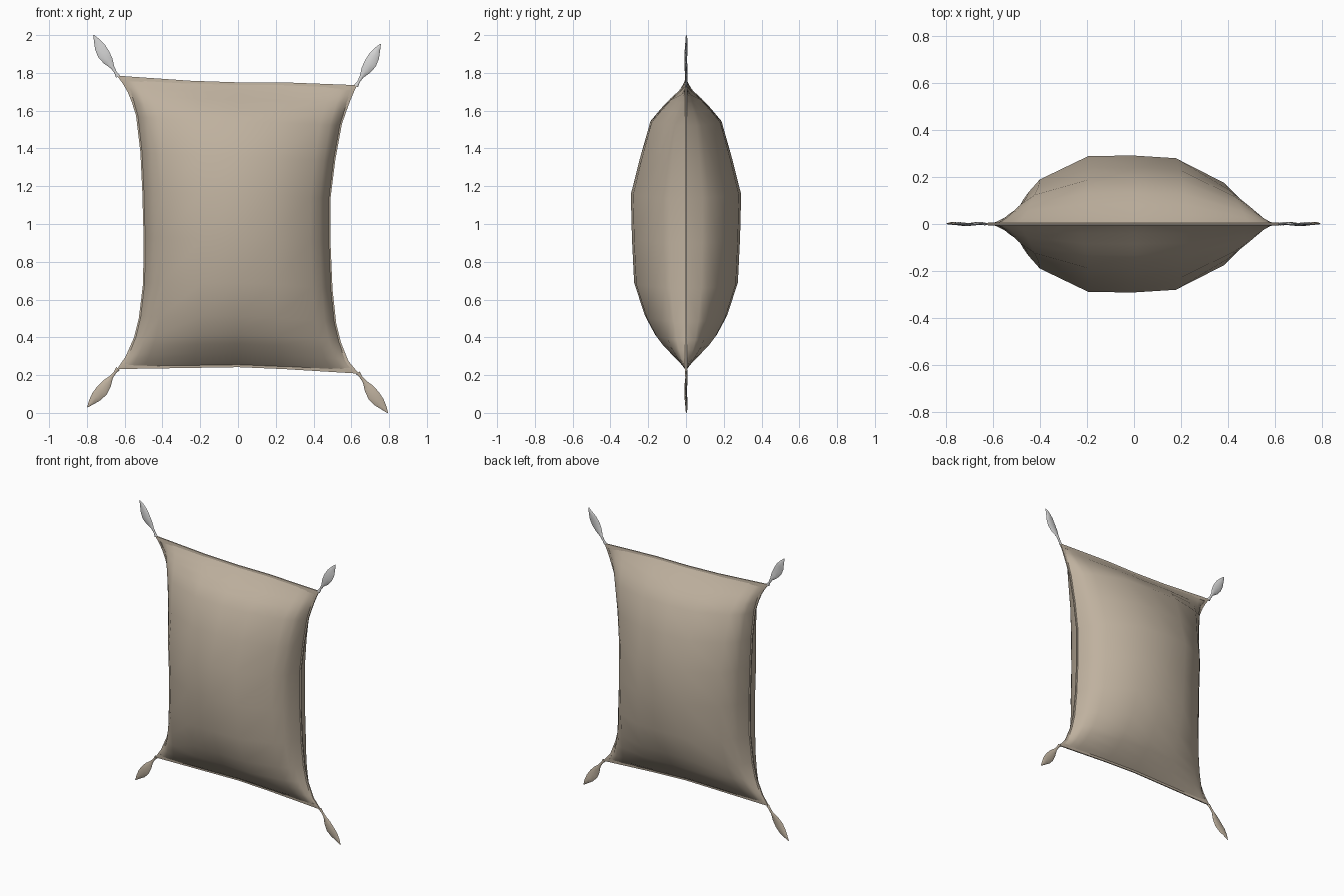
import bpy, bmesh, math
from mathutils import Vector

if "Cube" in bpy.data.objects:
    bpy.data.objects.remove(bpy.data.objects["Cube"])


def material(name, rgb):
    m = bpy.data.materials.new(name)
    m.diffuse_color = (*rgb, 1)
    m.use_nodes = True
    m.node_tree.nodes["Principled BSDF"].inputs["Base Color"].default_value = m.diffuse_color
    return m


linen = material("linen tan", (0.52, 0.44, 0.345))
pale = material("pale grey", (0.66, 0.66, 0.66))


def lookup(table, x):
    # piecewise linear profile
    for (x0, y0), (x1, y1) in zip(table, table[1:]):
        if x <= x1:
            return y0 + (y1 - y0) * (x - x0) / (x1 - x0)
    return table[-1][1]


def finish(name, bm, mat, angle):
    bmesh.ops.remove_doubles(bm, verts=bm.verts, dist=1e-5)
    bmesh.ops.recalc_face_normals(bm, faces=bm.faces)
    me = bpy.data.meshes.new(name)
    bm.to_mesh(me)
    bm.free()
    me.materials.append(mat)
    ob = bpy.data.objects.new(name, me)
    bpy.context.collection.objects.link(ob)
    bpy.ops.object.select_all(action='DESELECT')
    ob.select_set(True)
    bpy.context.view_layer.objects.active = ob
    bpy.ops.object.shade_smooth_by_angle(angle=math.radians(angle))
    return ob


# Outline of the cushion: side edges by height, end edges by width
LEFT = [(.235, -.64), (.3, -.595), (.4, -.55), (.5, -.525), (.62, -.503), (.92, -.5),
        (1.16, -.507), (1.36, -.517), (1.55, -.54), (1.65, -.573), (1.70, -.60), (1.755, -.64)]
RIGHT = [(.235, .64), (.3, .585), (.4, .545), (.5, .52), (.62, .503), (.92, .49),
         (1.16, .49), (1.36, .515), (1.55, .55), (1.65, .585), (1.70, .605), (1.755, .63)]
TOP = [(-1, 1.785), (-.38, 1.758), (0, 1.75), (.38, 1.75), (1, 1.735)]
BOTTOM = [(-1, .232), (0, .242), (.38, .232), (1, .208)]
# Fullness across the width and up the height
ACROSS = [(-1, .01), (-.95, .34), (-.9, .46), (-.8, .65), (-.38, .99), (0, 1),
          (.38, .96), (.8, .6), (.9, .42), (.95, .3), (1, .01)]
UP = [(.235, .01), (.26, .12), (.3, .26), (.35, .43), (.4, .56), (.5, .74), (.68, .94), (.92, .98),
      (1.16, 1), (1.36, .83), (1.55, .65), (1.62, .45), (1.67, .29), (1.71, .14), (1.755, .01)]
Z0, Z1 = .235, 1.755


def outline(u, z):
    s, t = (u + 1) / 2, (z - Z0) / (Z1 - Z0)
    x = lookup(LEFT, z) * (1 - s) + lookup(RIGHT, z) * s
    return x, lookup(BOTTOM, u) * (1 - t) + lookup(TOP, u) * t


def shrink(u, z, k):
    mid = (Z0 + Z1) / 2
    return u * k, mid + (z - mid) * k


# Stuffed body: two puffed panels meeting at the seam
us = [a[0] for a in ACROSS]
zs = [a[0] for a in UP]
bm = bmesh.new()
for side in (-1, 1):
    grid = []
    for z in zs:
        row = []
        for u in us:
            x, zz = outline(*shrink(u, z, .985))
            row.append(bm.verts.new((x, side * .292 * lookup(ACROSS, u) * lookup(UP, z), zz)))
        grid.append(row)
    for r0, r1 in zip(grid, grid[1:]):
        for i in range(len(us) - 1):
            bm.faces.new((r0[i], r0[i + 1], r1[i + 1], r1[i]))
finish("cushion_body", bm, linen, 60)

# Flat seam border around the outline
loop = ([(u, Z0) for u in us] + [(1, z) for z in zs[1:]]
        + [(u, Z1) for u in us[-2::-1]] + [(-1, z) for z in zs[-2:0:-1]])
bm = bmesh.new()
rings = []
for u, z in loop:
    ring = []
    for k, y in ((.965, -.007), (1, -.004), (1, .004), (.965, .007)):
        x, zz = outline(*shrink(u, z, k))
        ring.append(bm.verts.new((x, y, zz)))
    rings.append(ring)
for a, b in zip(rings, rings[1:] + rings[:1]):
    for i in range(4):
        j = (i + 1) % 4
        bm.faces.new((a[i], b[i], b[j], a[j]))
finish("seam_border", bm, linen, 40)

# Leaf-shaped corner tassels: (distance along, half width, sideways bend)
LEAF = [(0, .012, 0), (.1, .007, 0), (.22, .010, 0), (.38, .026, .003), (.55, .033, .005),
        (.72, .029, .003), (.88, .015, 0), (1, .002, 0)]


def tassel(name, base, tip, mat, bend):
    base, tip = Vector((base[0], 0, base[1])), Vector((tip[0], 0, tip[1]))
    axis = tip - base
    across = Vector((-axis.z, 0, axis.x)).normalized()
    bm = bmesh.new()
    rings = []
    for t, w, off in LEAF:
        c = base + axis * t + across * off * bend
        c.y = .003 * math.sin(t * 9)
        rings.append([bm.verts.new(c + across * w * math.cos(k * math.pi / 4)
                                   + Vector((0, min(w, .006) * math.sin(k * math.pi / 4), 0)))
                      for k in range(8)])
    for a, b in zip(rings, rings[1:]):
        for i in range(8):
            j = (i + 1) % 8
            bm.faces.new((a[i], a[j], b[j], b[i]))
    bm.faces.new(rings[0])
    bm.faces.new(rings[-1])
    finish(name, bm, mat, 50)


tassel("tassel_top_left", (-.635, 1.78), (-.765, 2.0), pale, 1)
tassel("tassel_top_right", (.625, 1.73), (.755, 1.953), pale, -1)
tassel("tassel_bottom_left", (-.635, .235), (-.797, .03), linen, 1)
tassel("tassel_bottom_right", (.635, .212), (.793, .0), linen, -1)
